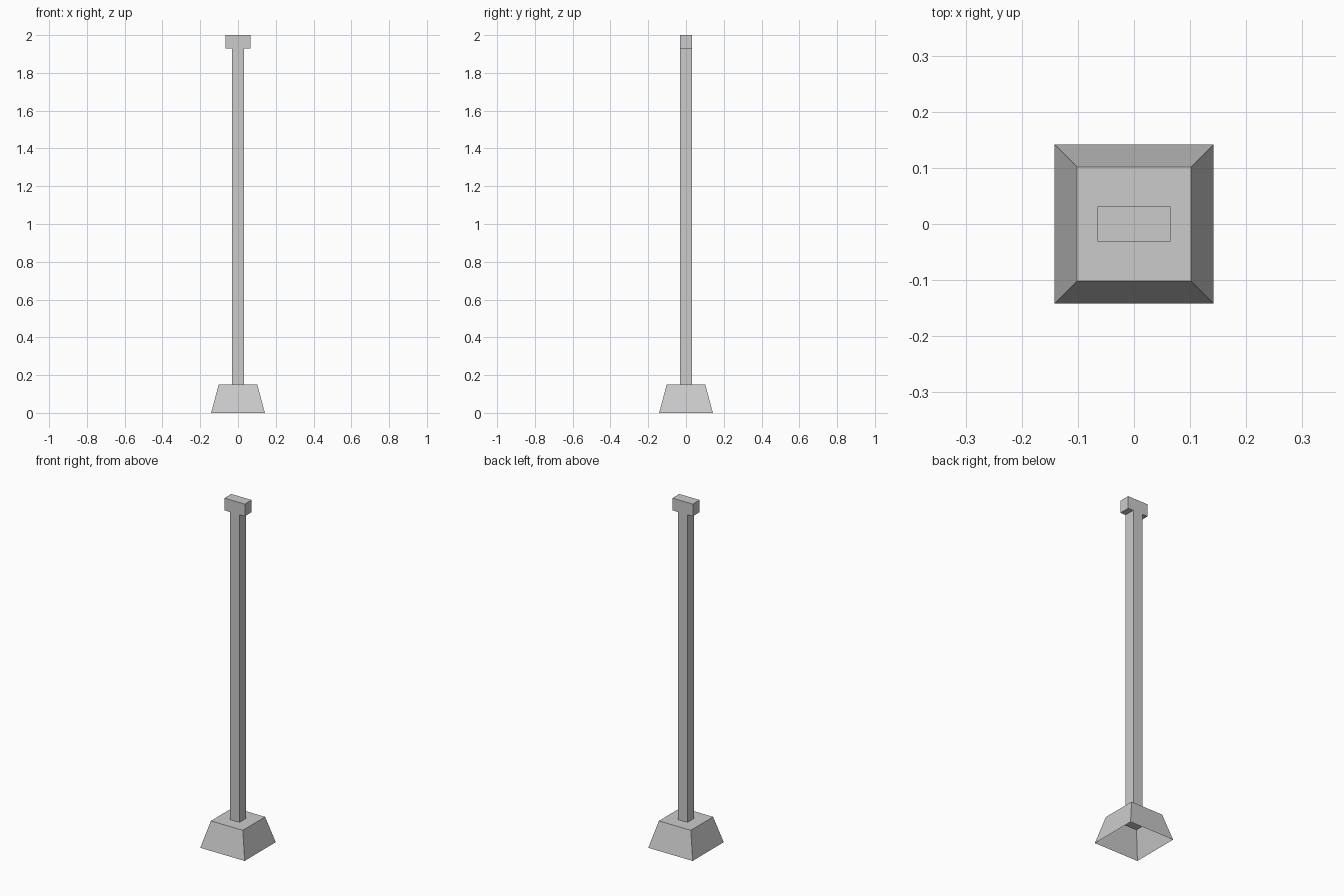
import bpy, bmesh
from mathutils import Vector

if "Cube" in bpy.data.objects:
    bpy.data.objects.remove(bpy.data.objects["Cube"])


def make_object(name, bm):
    bmesh.ops.recalc_face_normals(bm, faces=bm.faces)
    mesh = bpy.data.meshes.new(name)
    bm.to_mesh(mesh)
    bm.free()
    obj = bpy.data.objects.new(name, mesh)
    bpy.context.collection.objects.link(obj)
    return obj


# Base: tapered square shell, open underneath
BASE_H, BOTTOM, TOP = 0.151, 0.142, 0.102
bm = bmesh.new()
bmesh.ops.create_cube(bm, size=2)
for v in bm.verts:
    upper = v.co.z > 0
    r = TOP if upper else BOTTOM
    v.co = Vector((v.co.x * r, v.co.y * r, BASE_H if upper else 0))
bm.normal_update()
floor = [f for f in bm.faces if all(v.co.z < 0.001 for v in f.verts)]
bmesh.ops.delete(bm, geom=floor, context='FACES_ONLY')
make_object("base", bm)

# Post with crosspiece: T profile extruded front to back
R, CAP, CAP_Z = 0.031, 0.065, 1.929
half = [(R, BASE_H), (R, CAP_Z), (CAP, CAP_Z), (CAP, 2.0)]
profile = half + [(-x, z) for x, z in reversed(half)]
bm = bmesh.new()
face = bm.faces.new([bm.verts.new((x, -R, z)) for x, z in profile])
ext = bmesh.ops.extrude_face_region(bm, geom=[face], use_keep_orig=True)
moved = [g for g in ext["geom"] if isinstance(g, bmesh.types.BMVert)]
bmesh.ops.translate(bm, verts=moved, vec=(0, 2 * R, 0))
make_object("post", bm)
